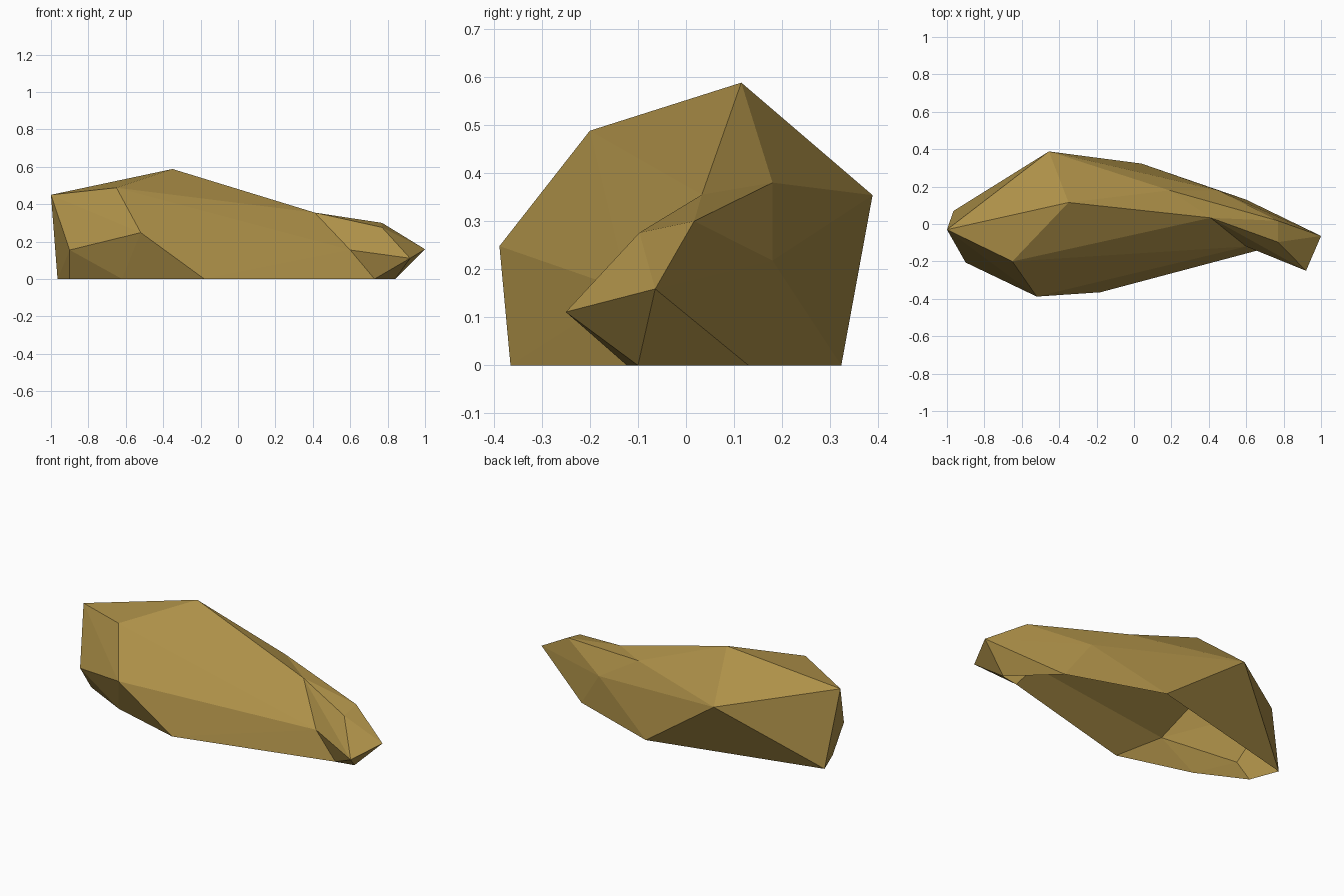
import bpy, bmesh

if "Cube" in bpy.data.objects:
    bpy.data.objects.remove(bpy.data.objects["Cube"])

# Corner points of the faceted boulder
P = {
    # top and sides of the main mass
    "A": (-1.0, -.03, .45), "B": (-.65, -.2, .488), "C": (-.35, .115, .588),
    "D": (-.455, .388, .354), "F": (-.9, -.206, .155), "G": (-.52, -.388, .248),
    # base outline of the main mass
    "E": (-.965, .07, 0), "T": (-.9, -.1, 0), "U": (-.62, -.24, 0),
    "H": (-.18, -.365, 0), "P": (.04, .323, 0),
    # ring where the main mass meets the pointed end
    "N": (.41, .033, .355), "O": (.19, .18, .38), "W": (.45, .18, .218),
    "Q": (.6, .13, 0), "S": (.73, -.123, 0), "R": (.6, -.12, .155),
    # pointed end
    "L": (.77, -.097, .276), "M": (.77, .017, .3), "K": (1.0, -.064, .159),
    "J": (.92, -.25, .111), "V": (.84, -.1, 0),
}
RING = "NOWQSR"


def hull_faces(names):
    """Triangles of the convex hull, without those closing the shared ring."""
    bm = bmesh.new()
    verts = [bm.verts.new(P[n]) for n in names]
    bm.verts.index_update()
    bmesh.ops.convex_hull(bm, input=verts)
    tris = [[names[v.index] for v in f.verts] for f in bm.faces]
    bm.free()
    return [t for t in tris if not set(t) <= set(RING)]


# Join both hulls along the ring into one shell
bm = bmesh.new()
corner = {n: bm.verts.new(co) for n, co in P.items()}
for tri in hull_faces("ABCDFGETUHP" + RING) + hull_faces("LMKJV" + RING):
    bm.faces.new([corner[n] for n in tri])
bmesh.ops.holes_fill(bm, edges=bm.edges[:], sides=8)
bmesh.ops.recalc_face_normals(bm, faces=bm.faces[:])

# The underside is open
base = [f for f in bm.faces if all(v.co.z < .001 for v in f.verts)]
bmesh.ops.delete(bm, geom=base, context='FACES')

mesh = bpy.data.meshes.new("boulder")
bm.to_mesh(mesh)
bm.free()
boulder = bpy.data.objects.new("boulder", mesh)
bpy.context.collection.objects.link(boulder)

# Single ochre stone colour
stone = bpy.data.materials.new("ochre stone")
stone.diffuse_color = (.42, .28, .065, 1)
stone.use_nodes = True
stone.node_tree.nodes["Principled BSDF"].inputs["Base Color"].default_value = stone.diffuse_color
mesh.materials.append(stone)
